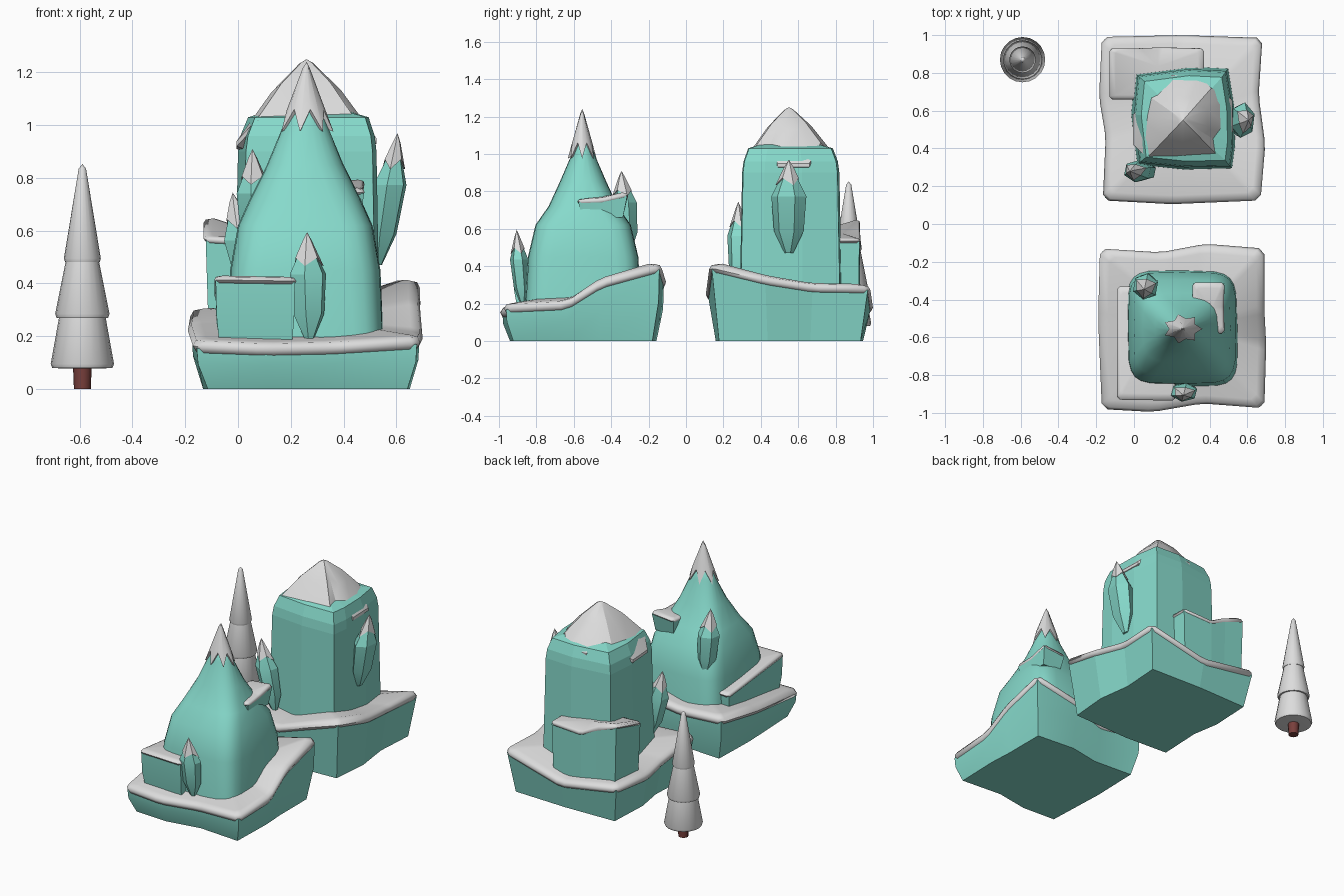
import bpy, bmesh, math
from mathutils import Vector

if "Cube" in bpy.data.objects:
    bpy.data.objects.remove(bpy.data.objects["Cube"])


def material(name, col):
    m = bpy.data.materials.new(name)
    m.diffuse_color = (*col, 1)
    m.use_nodes = True
    m.node_tree.nodes["Principled BSDF"].inputs["Base Color"].default_value = m.diffuse_color
    return m


ICE = material("ice_teal", (0.24, 0.70, 0.60))
SNOW = material("snow_white", (0.72, 0.72, 0.72))
BARK = material("bark_brown", (0.19, 0.05, 0.045))


def loft(name, rings, mat, tip=None, angle=30):
    """Skin rings of equal length; close the bottom with a fan, the top with a fan or a tip."""
    bm = bmesh.new()
    vs = [[bm.verts.new(p) for p in r] for r in rings]
    n = len(vs[0])
    for a, b in zip(vs, vs[1:]):
        for i in range(n):
            j = (i + 1) % n
            bm.faces.new((a[i], a[j], b[j], b[i]))
    for ring, end in ((vs[0], None), (vs[-1], tip)):
        c = end if end else sum((v.co for v in ring), Vector()) / n
        c = bm.verts.new(c)
        for i in range(n):
            bm.faces.new((ring[i], ring[(i + 1) % n], c))
    bmesh.ops.recalc_face_normals(bm, faces=bm.faces)
    me = bpy.data.meshes.new(name)
    bm.to_mesh(me)
    bm.free()
    me.materials.append(mat)
    ob = bpy.data.objects.new(name, me)
    bpy.context.collection.objects.link(ob)
    if angle:
        bpy.ops.object.select_all(action='DESELECT')
        ob.select_set(True)
        bpy.context.view_layer.objects.active = ob
        bpy.ops.object.shade_smooth_by_angle(angle=math.radians(angle))
    return ob


def scaled(pts, s, dz=0.0, z=None):
    c = sum((Vector(p) for p in pts), Vector()) / len(pts)
    return [(c.x + (p[0] - c.x) * s, c.y + (p[1] - c.y) * s,
             p[2] + dz if z is None else z) for p in pts]


def cut_corners(pts, d):
    out = []
    for i, p in enumerate(pts):
        p = Vector(p)
        for q in (pts[i - 1], pts[(i + 1) % len(pts)]):
            v = Vector(q) - p
            out.append(p + v.normalized() * min(d, v.length * 0.3))
    return out


def ledge(name, pts, thick, floor, taper, bulge=0.0, angle=0):
    """Ice block that narrows downward, with a rounded snow slab on top."""
    body = [scaled(pts, taper, z=floor)]
    if bulge:
        body.append([(p[0], p[1], floor + (p[2] - floor) * 0.5)
                     for p in scaled(pts, (taper + 1) / 2 + bulge)])
    body.append(scaled(pts, 0.97, -thick * 0.6))
    loft(name + "_ice", body, ICE, angle=angle)
    o = cut_corners(pts, 0.03 if thick > 0.04 else 0.015)
    size = sum((Vector(p) - Vector(q)).length for p, q in zip(pts, pts[1:] + pts[:1])) / 8
    rings = [scaled(o, 1 - d * thick / size, h * thick) for d, h in
             ((0.8, -1), (0.2, -0.87), (0, -0.5), (0.2, -0.13), (0.8, 0))]
    loft(name + "_snow", rings, SNOW, angle=60)


def crystal(name, foot, tip, rx, ry, snow_from):
    """Six-sided ice shard with a snowy tip."""
    foot, tip = Vector(foot), Vector(tip)

    def ring(t, s, zig=0.0):
        pts = []
        for i in range(6):
            a = math.radians(60 * i + 20)
            u = t + (zig if i % 2 else 0)
            k = s - (zig / 0.38 if i % 2 else 0)
            pts.append(foot.lerp(tip, u) + Vector((rx * k * math.cos(a), ry * k * math.sin(a), 0)))
        return pts
    loft(name, [ring(0, 0.25), ring(0.24, 0.85), ring(0.62, 1.0)], ICE, tip=tip, angle=20)
    s = (1 - snow_from) / 0.38 + 0.09
    loft(name + "_snow", [ring(snow_from, s, 0.08), ring(0.94, 0.26)], SNOW,
         tip=tip + Vector((0, 0, 0.01)), angle=40)


# ---- Front island: base, smooth peak, snow tip ----
ledge("front_base", [(-0.17, -0.98, 0.19), (0.10, -0.995, 0.18), (0.36, -0.95, 0.185),
                     (0.69, -0.975, 0.205), (0.70, -0.64, 0.22), (0.69, -0.45, 0.335),
                     (0.69, -0.13, 0.42), (0.38, -0.105, 0.34), (0.14, -0.15, 0.28),
                     (-0.18, -0.13, 0.31), (-0.19, -0.50, 0.25)],
      0.06, 0, 0.88, bulge=0.02, angle=40)


def squircle(z, a, b, p, n=24, cx=0.255, cy=-0.55):
    pts = []
    for i in range(n):
        c, s = math.cos(2 * math.pi * i / n), math.sin(2 * math.pi * i / n)
        pts.append((cx + a * math.copysign(abs(c) ** (2 / p), c),
                    cy + b * math.copysign(abs(s) ** (2 / p), s), z))
    return pts


loft("front_peak_ice", [squircle(*r) for r in (
    (0.10, 0.30, 0.315, 6), (0.45, 0.285, 0.295, 5), (0.62, 0.255, 0.255, 4.5),
    (0.72, 0.21, 0.185, 3.5), (0.85, 0.145, 0.125, 2.5), (1.0, 0.083, 0.06, 2))],
    ICE, tip=(0.26, -0.555, 1.21), angle=35)
cap = []
for i in range(14):
    a, z = 2 * math.pi * i / 14, (0.975, 1.06)[i % 2]
    k = (1.22 - z) / 0.22
    cap.append((0.258 + (0.083 * k + 0.012) * math.cos(a),
                -0.555 + (0.06 * k + 0.012) * math.sin(a), z))
loft("front_peak_snow", [cap, scaled(cap, 0.14, z=1.215)], SNOW, tip=(0.26, -0.555, 1.24), angle=50)

# Front island ledges and shards
ledge("front_low_ledge", [(-0.09, -0.93, 0.43), (0.22, -0.935, 0.425), (0.22, -0.6, 0.42),
                          (0.15, -0.33, 0.38), (-0.09, -0.33, 0.37)], 0.032, 0.12, 0.86, bulge=0.02, angle=40)
ledge("front_high_ledge", [(0.31, -0.58, 0.76), (0.48, -0.58, 0.76), (0.475, -0.45, 0.765),
                           (0.48, -0.31, 0.795), (0.31, -0.31, 0.78)], 0.03, 0.66, 0.8, angle=40)
crystal("front_shard", (0.27, -0.87, 0.19), (0.262, -0.905, 0.585), 0.073, 0.05, 0.70)
crystal("front_back_shard", (0.07, -0.31, 0.48), (0.055, -0.345, 0.90), 0.07, 0.07, 0.70)

# ---- Back island: faceted base, tower, snow roof ----
ledge("back_base", [(-0.165, 0.125, 0.30), (0.20, 0.105, 0.27), (0.67, 0.125, 0.42),
                    (0.695, 0.42, 0.35), (0.66, 0.68, 0.31), (0.68, 0.985, 0.305),
                    (0.25, 1.0, 0.20), (-0.17, 0.99, 0.265), (-0.185, 0.67, 0.24),
                    (-0.15, 0.46, 0.25)], 0.055, 0, 0.88)
tower = [(0.03, 0.325, 0.9), (0.27, 0.30, 0.9), (0.51, 0.305, 0.9), (0.525, 0.42, 0.9),
         (0.52, 0.62, 0.9), (0.49, 0.81, 0.9), (0.29, 0.82, 0.9), (0.02, 0.785, 0.9),
         (0.0, 0.58, 0.9)]
loft("back_tower_ice", [scaled(tower, 1.06, z=0.1), tower, scaled(tower, 0.97, z=0.96),
                        scaled(tower, 0.87, z=1.03)], ICE, tip=(0.26, 0.55, 1.1), angle=0)
roof = [(0.07, 0.35, 1.02), (0.26, 0.32, 0.98), (0.44, 0.365, 1.03), (0.42, 0.45, 1.05),
        (0.525, 0.49, 0.95), (0.52, 0.66, 0.95), (0.41, 0.72, 1.06), (0.34, 0.79, 1.0),
        (0.20, 0.79, 1.0), (0.09, 0.67, 1.04), (-0.005, 0.58, 0.93), (-0.005, 0.42, 0.94)]
top = (0.26, 0.55, 1.25)


def toward_top(f, g):
    return [(p[0] + (top[0] - p[0]) * f, p[1] + (top[1] - p[1]) * f,
             p[2] + (top[2] - p[2]) * g) for p in roof]


loft("back_tower_snow", [scaled(roof, 0.9, -0.03), scaled(roof, 1.0, -0.02), roof,
                         toward_top(0.5, 0.6), toward_top(0.9, 0.95)], SNOW, tip=top, angle=30)

# Back island ledge and shards
ledge("back_ledge", [(-0.13, 0.66, 0.58), (0.25, 0.66, 0.56), (0.37, 0.80, 0.55),
                     (0.37, 0.93, 0.55), (0.14, 0.935, 0.54), (0.02, 0.93, 0.60),
                     (-0.13, 0.93, 0.65)], 0.03, 0.15, 0.92)
crystal("right_shard", (0.53, 0.55, 0.47), (0.605, 0.55, 0.96), 0.066, 0.095, 0.74)
crystal("left_shard", (0.08, 0.28, 0.28), (-0.02, 0.28, 0.735), 0.075, 0.06, 0.72)


# ---- Snowy tree: stacked cones on a trunk ----
def lathe(name, prof, mat, n=20, tip=None):
    loft(name, [[(-0.59 + r * math.cos(2 * math.pi * i / n), 0.87 + r * math.sin(2 * math.pi * i / n), z)
                 for i in range(n)] for r, z in prof], mat, tip=tip, angle=50)


lathe("tree_trunk", [(0.032, 0), (0.036, 0.1)], BARK, n=8)
lathe("tree_lower", [(0.08, 0.078), (0.114, 0.08), (0.12, 0.095), (0.085, 0.29)], SNOW)
lathe("tree_middle", [(0.07, 0.268), (0.098, 0.27), (0.103, 0.285), (0.06, 0.5)], SNOW)
lathe("tree_top", [(0.04, 0.48), (0.066, 0.482), (0.07, 0.495), (0.014, 0.835)], SNOW,
      tip=(-0.59, 0.87, 0.853))
